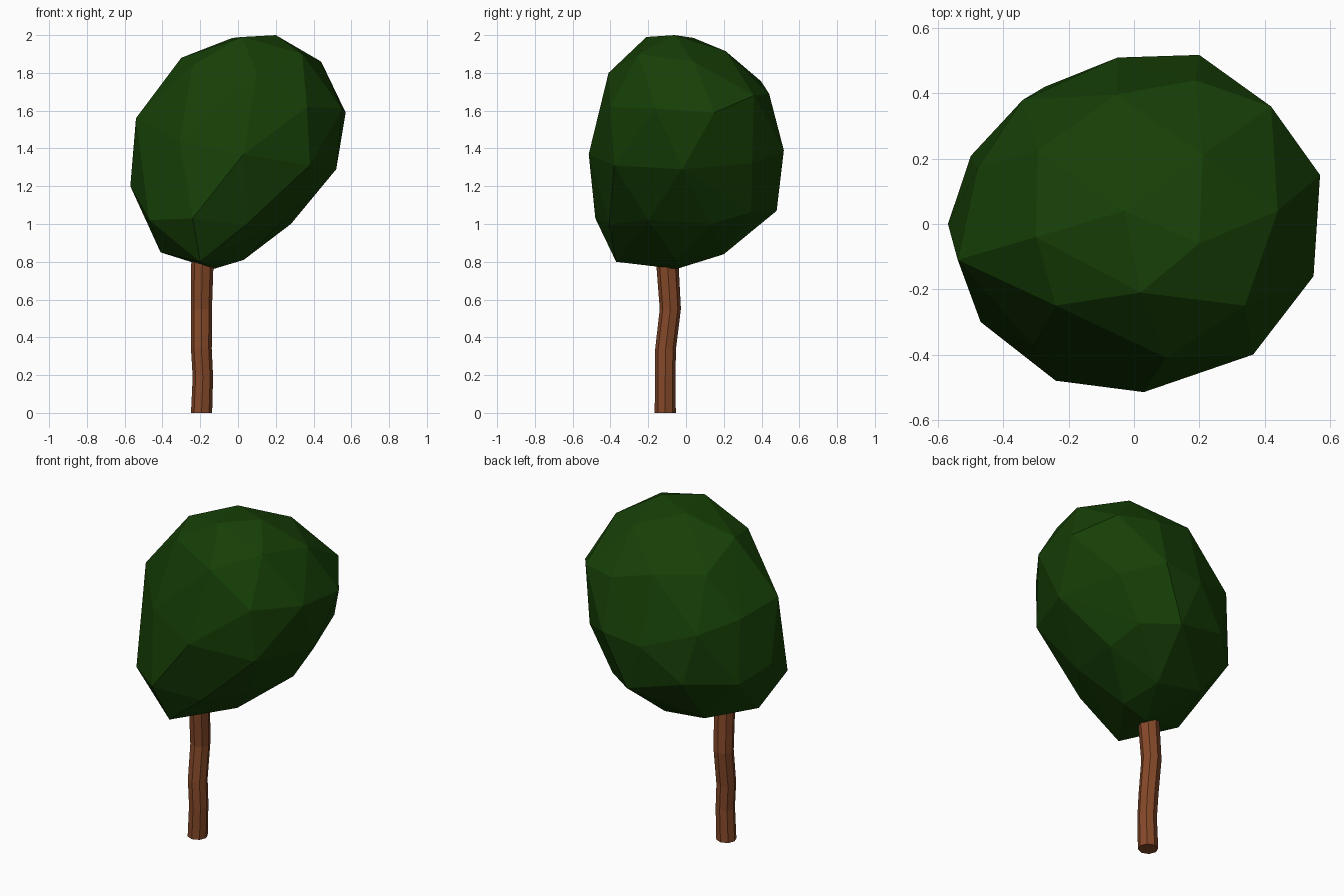
import bpy
import bmesh
import math
import random
from mathutils import Matrix, Quaternion, Vector

if "Cube" in bpy.data.objects:
    bpy.data.objects.remove(bpy.data.objects["Cube"])


def finish(name, bm, color):
    """Turn a bmesh into a flat-shaded, coloured object."""
    bmesh.ops.recalc_face_normals(bm, faces=bm.faces)
    mesh = bpy.data.meshes.new(name)
    bm.to_mesh(mesh)
    bm.free()
    mat = bpy.data.materials.new(name + "_colour")
    mat.diffuse_color = color
    mat.use_nodes = True
    mat.node_tree.nodes["Principled BSDF"].inputs["Base Color"].default_value = mat.diffuse_color
    mesh.materials.append(mat)
    obj = bpy.data.objects.new(name, mesh)
    bpy.context.collection.objects.link(obj)
    return obj


# Crown: low-poly ball, leaned into an ellipsoid
CENTRE = Vector((0, 0, 1.38))
LEAN = Matrix(((0.575, 0, 0), (0.035, 0.523, 0), (0.157, 0.021, 0.604)))

# Prominent corners of the crown, grouped from top to bottom
CORNERS = [Vector(c) for c in (
    (0.20, -0.06, 2.0), (-0.03, 0.04, 1.985), (0.02, -0.21, 1.99), (0.21, 0.21, 1.915),
    (-0.30, -0.04, 1.88), (0.44, 0.04, 1.86), (0.34, -0.25, 1.90), (0.10, -0.41, 1.80),
    (0.42, 0.36, 1.68), (0.19, 0.44, 1.69), (0.57, 0.15, 1.59), (0.55, -0.16, 1.61),
    (0.365, -0.40, 1.62), (-0.54, -0.11, 1.56), (-0.48, 0.17, 1.51), (-0.24, -0.25, 1.84),
    (0.03, -0.515, 1.37), (0.20, 0.518, 1.39), (-0.05, 0.51, 1.36), (-0.31, -0.37, 1.44),
    (0.52, -0.02, 1.29), (0.38, -0.38, 1.31), (0.40, 0.35, 1.32), (-0.57, 0.0, 1.20),
    (-0.24, -0.48, 1.03), (-0.47, -0.30, 1.02), (0.06, 0.48, 1.07), (0.28, 0.13, 1.0),
    (0.24, -0.20, 1.02), (-0.41, -0.11, 0.85), (-0.20, -0.37, 0.80), (0.0, 0.20, 0.84),
    (-0.13, -0.05, 0.762), (0.03, -0.05, 0.81),
)]

bm = bmesh.new()
bmesh.ops.create_icosphere(bm, subdivisions=2, radius=1)
ball = [v.co.copy() for v in bm.verts]
unlean = LEAN.inverted()
aims = [(unlean @ (c - CENTRE)).normalized() for c in CORNERS]


def mismatch(turn):
    """How far the corners lie from the vertices of the turned ball."""
    back = turn.inverted()
    return sum(1 - max(p.dot(back @ a) for p in ball) for a in aims)


# Turn the ball so that its vertices line up with the corners
random.seed(4)
turns = [Quaternion([random.gauss(0, 1) for _ in range(4)]).normalized() for _ in range(1500)]
best = min(turns, key=mismatch)
for v in bm.verts:
    v.co = CENTRE + LEAN @ (best @ v.co)

# Pair every corner with its own nearest vertex, closest pairs first
pairs, used = {}, set()
for _, i, v in sorted(((v.co - c).length, i, v.index) for i, c in enumerate(CORNERS) for v in bm.verts):
    if i not in pairs and v not in used:
        if (bm.verts[:][v].co - CORNERS[i]).length < 0.28:
            pairs[i] = v
            used.add(v)

# Pull the vertices to their corners with proportional falloff
verts = bm.verts[:]
for _ in range(12):
    for i, k in pairs.items():
        start = verts[k].co.copy()
        pull = CORNERS[i] - start
        for v in verts:
            v.co += pull * math.exp(-((v.co - start).length / 0.2) ** 2)
for i, k in pairs.items():
    verts[k].co = CORNERS[i]

# Wrap it in a convex skin
skin = bmesh.new()
for v in verts:
    skin.verts.new(v.co)
bm.free()
bmesh.ops.convex_hull(skin, input=skin.verts)
bmesh.ops.delete(skin, geom=[v for v in skin.verts if not v.link_faces], context='VERTS')
finish("crown", skin, (0.008, 0.05, 0.002, 1))

# Trunk: eight-sided rings along a slightly crooked path (x, y, z, radius)
PATH = [
    (-0.193, -0.110, 0.00, 0.056),
    (-0.186, -0.110, 0.19, 0.054),
    (-0.194, -0.108, 0.34, 0.055),
    (-0.194, -0.083, 0.55, 0.056),
    (-0.189, -0.098, 0.78, 0.059),
    (-0.186, -0.100, 0.92, 0.056),
]
SIDES = 8
bm = bmesh.new()
rings = []
for x, y, z, r in PATH:
    angles = [2 * math.pi * i / SIDES for i in range(SIDES)]
    rings.append([bm.verts.new((x + r * math.cos(t), y + r * math.sin(t), z)) for t in angles])
for low, high in zip(rings, rings[1:]):
    for i in range(SIDES):
        j = (i + 1) % SIDES
        bm.faces.new((low[i], low[j], high[j], high[i]))
bm.faces.new(rings[0][::-1])
bm.faces.new(rings[-1])
finish("trunk", bm, (0.235, 0.066, 0.022, 1))
